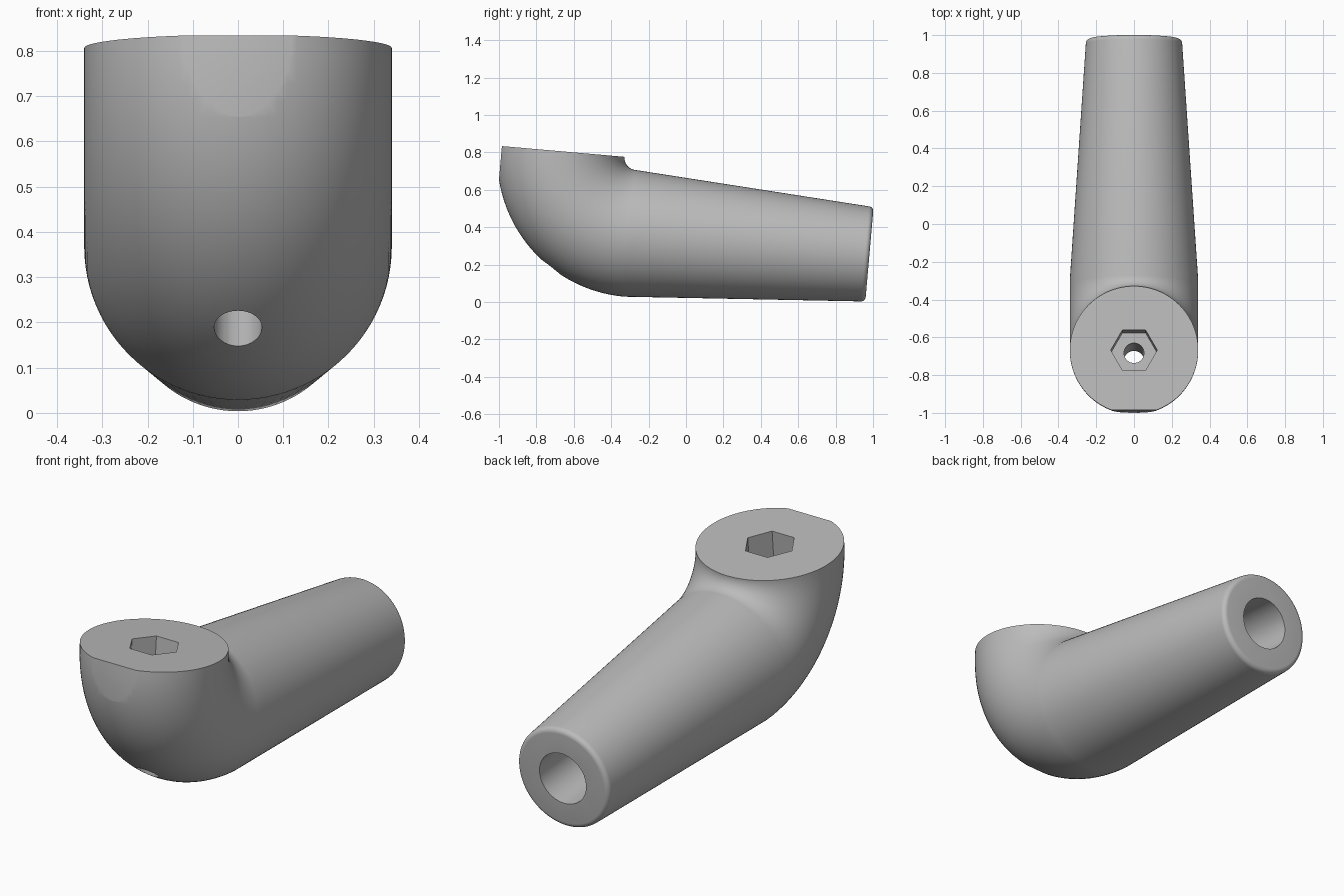
import bpy, bmesh
from math import cos, sin, pi, radians
from mathutils import Matrix, Vector

cube = bpy.data.objects.get("Cube")
if cube:
    bpy.data.objects.remove(cube, do_unlink=True)

R_TUBE, R_BEND, R_END = 0.34, 0.405, 0.255
LENGTH, FILLET, SIDES = 1.285, 0.025, 96

# The part is built around the bend pivot, then tilted into place
PLACE = Matrix.Translation((0, -0.264, 0.771)) @ Matrix.Rotation(radians(-5), 4, 'X')

grey = bpy.data.materials.new("Plain grey")
grey.use_nodes = True
grey.diffuse_color = (0.5, 0.5, 0.5, 1)
grey.node_tree.nodes["Principled BSDF"].inputs["Base Color"].default_value = (0.5, 0.5, 0.5, 1)


def make_object(name, bm):
    bmesh.ops.recalc_face_normals(bm, faces=bm.faces)
    mesh = bpy.data.meshes.new(name)
    bm.to_mesh(mesh)
    bm.free()
    mesh.materials.append(grey)
    obj = bpy.data.objects.new(name, mesh)
    obj.matrix_world = PLACE
    bpy.context.collection.objects.link(obj)
    return obj


def prism(name, sides, radius, start, end):
    """Straight cutter from start to end."""
    a, b = Vector(start), Vector(end)
    turn = (b - a).to_track_quat('Z', 'Y').to_matrix().to_4x4()
    bm = bmesh.new()
    bmesh.ops.create_cone(bm, cap_ends=True, segments=sides, radius1=radius, radius2=radius,
                          depth=(b - a).length,
                          matrix=Matrix.Translation((a + b) / 2) @ turn)
    return make_object(name, bm)


# Stations along the body: centre y, centre z, tilt, radius
stations = []
for i in range(33):
    t = pi / 2 * i / 32
    stations.append((-R_BEND * cos(t), -R_BEND * sin(t), t, R_TUBE))
for i in range(7):
    t = pi / 2 * i / 6
    stations.append((LENGTH - FILLET + FILLET * sin(t), -R_BEND, pi / 2,
                     R_END - FILLET + FILLET * cos(t)))

# Elbow and tapered spigot as one swept skin
bm = bmesh.new()
rings = []
for y, z, t, r in stations:
    ring = []
    for k in range(SIDES):
        a = 2 * pi * k / SIDES
        out = r * cos(a)
        ring.append(bm.verts.new((r * sin(a), y - out * cos(t), z - out * sin(t))))
    rings.append(ring)
for lower, upper in zip(rings, rings[1:]):
    for k in range(SIDES):
        n = (k + 1) % SIDES
        bm.faces.new((lower[k], lower[n], upper[n], upper[k]))
bm.faces.new(rings[0])
bm.faces.new(rings[-1])
body = make_object("elbow_body", bm)

# Cutters: front flat, hex nut pocket, bolt hole and end bore
bm = bmesh.new()
bmesh.ops.create_cube(bm, size=1, matrix=Matrix.Translation((0, -0.723 - 0.5, 0)))
cutters = [
    make_object("front_flat_cutter", bm),
    prism("hex_pocket_cutter", 6, 0.123, (0, -R_BEND, 0.1), (0, -R_BEND, -0.18)),
    prism("bolt_hole_cutter", 32, 0.053, (0, -R_BEND, -0.1), (0, -R_BEND, -1)),
    prism("end_bore_cutter", 32, 0.13, (0, LENGTH - 0.6, -R_BEND), (0, LENGTH + 0.1, -R_BEND)),
]
# Put hex corners on the left and right
hexagon = cutters[1]
if max(v.co.x for v in hexagon.data.vertices) < 0.12:
    pivot = Matrix.Translation((0, -R_BEND, 0))
    hexagon.data.transform(pivot @ Matrix.Rotation(pi / 6, 4, 'Z') @ pivot.inverted())

bpy.ops.object.select_all(action='DESELECT')
body.select_set(True)
bpy.context.view_layer.objects.active = body
for cutter in cutters:
    mod = body.modifiers.new(cutter.name, 'BOOLEAN')
    mod.operation = 'DIFFERENCE'
    mod.solver = 'EXACT'
    mod.object = cutter
    bpy.ops.object.modifier_apply(modifier=mod.name)
    bpy.data.objects.remove(cutter, do_unlink=True)

bpy.ops.object.shade_smooth_by_angle(angle=radians(30))
